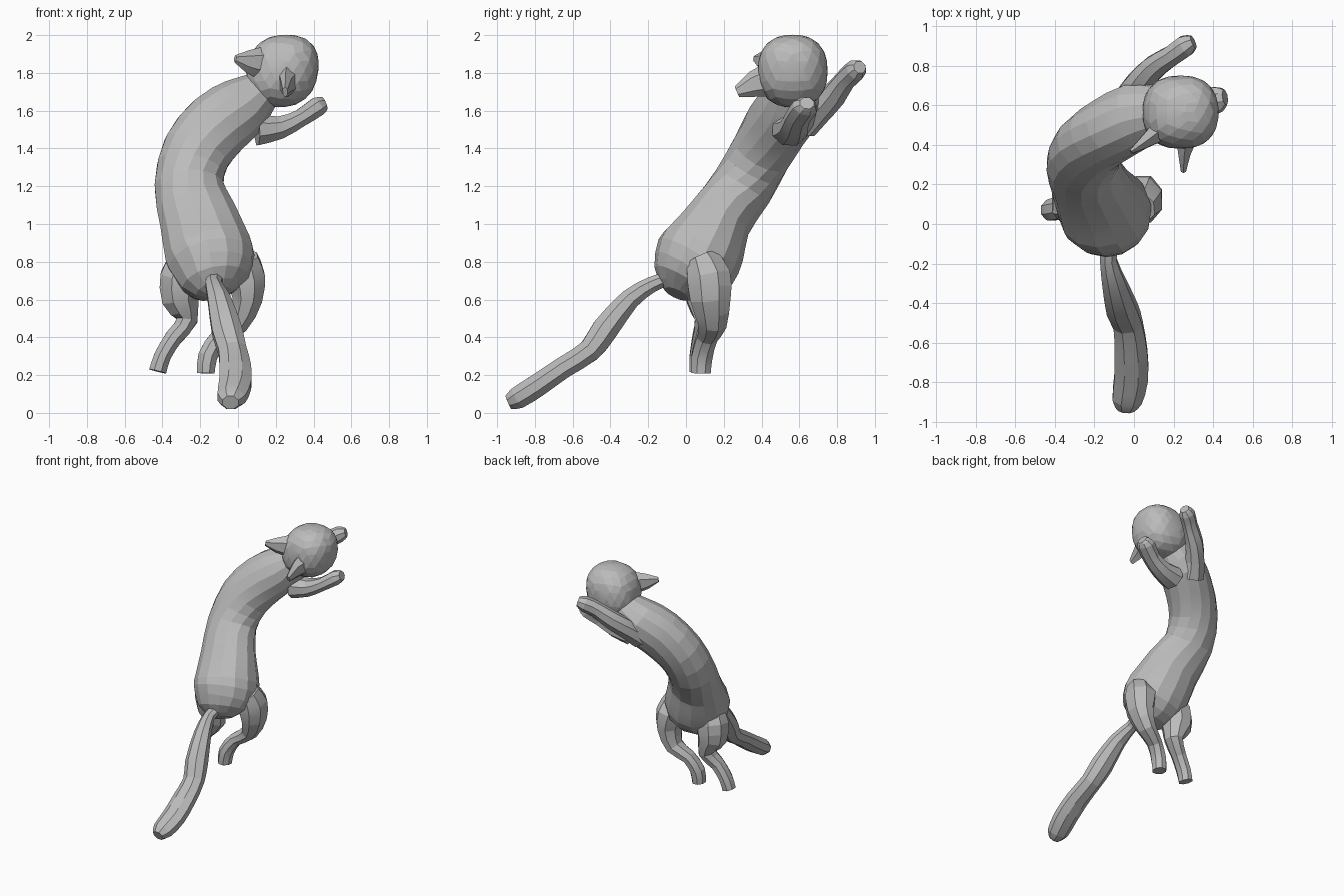
import bpy, bmesh, math
from mathutils import Vector

cube = bpy.data.objects.get("Cube")
if cube:
    bpy.data.objects.remove(cube)

fur = bpy.data.materials.new("plain grey")
fur.use_nodes = True
GREY = (0.5, 0.5, 0.5, 1)
fur.diffuse_color = GREY
fur.node_tree.nodes["Principled BSDF"].inputs["Base Color"].default_value = GREY


def finish(name, bm, angle):
    bmesh.ops.recalc_face_normals(bm, faces=bm.faces)
    mesh = bpy.data.meshes.new(name)
    bm.to_mesh(mesh)
    bm.free()
    mesh.materials.append(fur)
    obj = bpy.data.objects.new(name, mesh)
    bpy.context.collection.objects.link(obj)
    bpy.ops.object.select_all(action="DESELECT")
    obj.select_set(True)
    bpy.context.view_layer.objects.active = obj
    bpy.ops.object.shade_smooth_by_angle(angle=math.radians(angle))
    return obj


def refine(rows):
    """Insert a curved midpoint between neighbouring rows."""
    out = [rows[0]]
    for i in range(len(rows) - 1):
        a, b = rows[max(i - 1, 0)], rows[i]
        c, d = rows[i + 1], rows[min(i + 2, len(rows) - 1)]
        out += [[(9 * (q + r) - p - s) / 16 for p, q, r, s in zip(a, b, c, d)], c]
    return out


def tube(name, rows, ref, sides=8, angle=12, smooth=True):
    """Loft oval rings; a row is x, y, z, radius across ref, radius along ref."""
    rows = refine(rows) if smooth else rows
    pts = [Vector(r[:3]) for r in rows]
    bm = bmesh.new()
    rings = []
    for i, row in enumerate(rows):
        t = (pts[min(i + 1, len(pts) - 1)] - pts[max(i - 1, 0)]).normalized()
        u = t.cross(Vector(ref)).normalized()
        v = u.cross(t)
        ring = []
        for k in range(sides):
            a = math.tau * (k + 0.5) / sides
            ring.append(bm.verts.new(pts[i] + u * row[3] * math.cos(a) + v * row[4] * math.sin(a)))
        rings.append(ring)
    for a, b in zip(rings, rings[1:]):
        for k in range(sides):
            n = (k + 1) % sides
            bm.faces.new((a[k], a[n], b[n], b[k]))
    bm.faces.new(rings[0])
    bm.faces.new(rings[-1])
    return finish(name, bm, angle)


X, Y, Z = (1, 0, 0), (0, 1, 0), (0, 0, 1)

# Arched body, from rump to neck
tube("body", [
    (-.1, -.05, .63, .07, .07), (-.12, -.02, .69, .18, .17),
    (-.14, .05, .8, .235, .23), (-.17, .11, .9, .23, .215),
    (-.21, .18, 1.03, .21, .175), (-.26, .3, 1.2, .185, .165),
    (-.22, .4, 1.38, .185, .165), (-.11, .48, 1.52, .185, .17),
    (.02, .55, 1.62, .165, .17), (.13, .57, 1.71, .11, .13)],
    Y, sides=14, angle=9)

# Rounded, slightly boxy head
bm = bmesh.new()
bmesh.ops.create_icosphere(bm, subdivisions=3, radius=1)
bmesh.ops.dissolve_limit(bm, angle_limit=math.radians(9), verts=bm.verts, edges=bm.edges)
for v in bm.verts:
    p = v.co.normalized()
    p = p / sum(abs(c) ** 2.4 for c in p) ** (1 / 2.4)
    v.co = Vector((.235 + p.x * .19, .565 + p.y * .185, 1.81 + p.z * .192))
    v.co.x += .02 * p.z
finish("head", bm, 9)

# Pointed ears
tube("right_ear", [(.13, .47, 1.85, .06, .09), (.05, .41, 1.86, .035, .06),
                   (-.015, .365, 1.875, .012, .02)], Z, 6, smooth=False)
tube("left_ear", [(.27, .47, 1.77, .07, .1), (.255, .36, 1.74, .035, .07),
                  (.25, .27, 1.7, .015, .03)], Z, 6, smooth=False)

# Reaching front legs
tube("left_front_leg", [
    (.1, .55, 1.5, .09, .1), (.22, .57, 1.51, .065, .08),
    (.33, .59, 1.56, .05, .07), (.42, .63, 1.62, .055, .07),
    (.46, .64, 1.64, .035, .04)], Y)
tube("right_front_leg", [
    (-.02, .62, 1.52, .09, .08), (.02, .7, 1.6, .075, .075),
    (.1, .79, 1.69, .065, .07), (.19, .85, 1.77, .055, .06),
    (.26, .9, 1.815, .058, .058), (.3, .92, 1.83, .035, .035)], Z)

# Hind legs: thigh, hock and paw
tube("right_hind_leg", [
    (-.27, .08, .82, .09, .09), (-.3, .1, .72, .12, .125),
    (-.305, .11, .6, .105, .115), (-.27, .12, .49, .06, .08),
    (-.34, .09, .4, .05, .06), (-.4, .075, .3, .048, .06),
    (-.425, .07, .22, .05, .055)], Y)
tube("left_hind_leg", [
    (.02, .08, .82, .09, .09), (.04, .12, .72, .11, .125),
    (.05, .13, .6, .085, .115), (0, .14, .47, .06, .08),
    (-.1, .11, .4, .05, .06), (-.16, .085, .3, .055, .06),
    (-.17, .08, .21, .05, .055)], Y)

# Trailing tail, thicker toward the tip
tube("tail", [
    (-.12, -.1, .71, .04, .05), (-.13, -.18, .68, .045, .045),
    (-.1, -.3, .6, .058, .065), (-.06, -.43, .44, .075, .085),
    (-.03, -.51, .33, .065, .08), (-.015, -.65, .24, .062, .09),
    (-.015, -.78, .15, .065, .092), (-.035, -.89, .08, .063, .08),
    (-.04, -.94, .055, .04, .045)], X)
